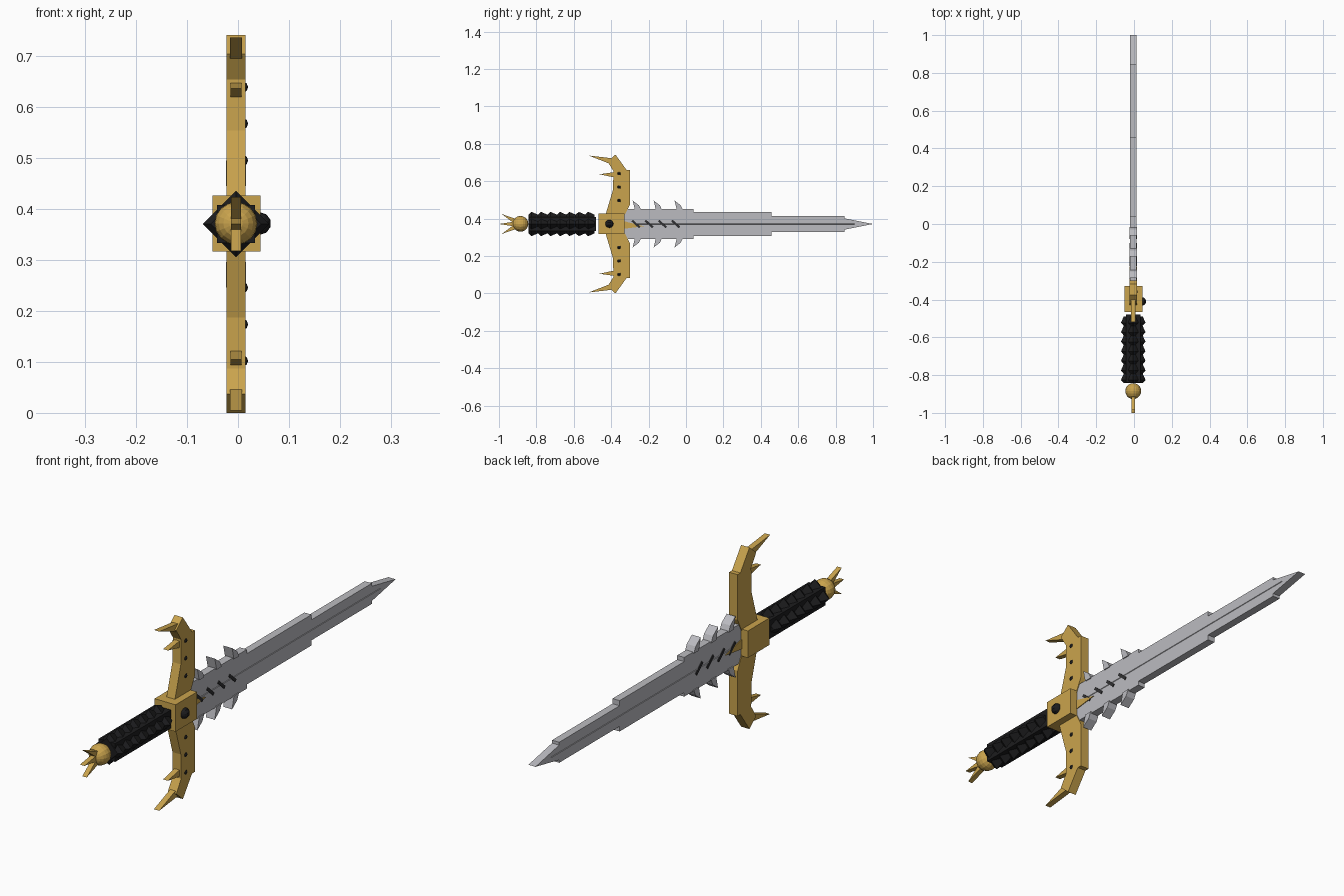
import bpy, bmesh, math
from mathutils import Matrix, Vector

cube = bpy.data.objects.get("Cube")
if cube:
    bpy.data.objects.remove(cube, do_unlink=True)

CX, CZ = -0.004, 0.371    # long axis of the sword


def material(name, rgb):
    m = bpy.data.materials.new(name)
    m.use_nodes = True
    m.diffuse_color = (*rgb, 1)
    m.node_tree.nodes["Principled BSDF"].inputs["Base Color"].default_value = (*rgb, 1)
    return m


gold = material("gold", (0.59, 0.37, 0.075))
steel = material("steel", (0.50, 0.50, 0.53))
black = material("black", (0.012, 0.012, 0.013))
dark = material("dark grey", (0.03, 0.03, 0.032))


def finish(name, bm, mat):
    bmesh.ops.recalc_face_normals(bm, faces=bm.faces)
    me = bpy.data.meshes.new(name)
    bm.to_mesh(me)
    bm.free()
    me.materials.append(mat)
    ob = bpy.data.objects.new(name, me)
    bpy.context.collection.objects.link(ob)
    return ob


def plate(name, outline, half, mat, flip=1):
    """Extrude a (y, z-from-axis) outline across x."""
    bm = bmesh.new()
    face = bm.faces.new([bm.verts.new((CX - half, y, CZ + flip * z)) for y, z in outline])
    new = bmesh.ops.extrude_face_region(bm, geom=[face])["geom"]
    bmesh.ops.translate(bm, vec=(2 * half, 0, 0),
                        verts=[v for v in new if isinstance(v, bmesh.types.BMVert)])
    return finish(name, bm, mat)


def box(name, center, size, mat, tilt=0):
    bm = bmesh.new()
    mtx = (Matrix.Translation(center) @ Matrix.Rotation(tilt, 4, 'X')
           @ Matrix.Diagonal((*size, 1)))
    bmesh.ops.create_cube(bm, size=1, matrix=mtx)
    return finish(name, bm, mat)


def ball(name, center, radius, mat, segs=8, rings=6):
    bm = bmesh.new()
    mtx = Matrix.Translation(center) @ Matrix.Rotation(math.pi / 2, 4, 'X')
    bmesh.ops.create_uvsphere(bm, u_segments=segs, v_segments=rings, radius=radius, matrix=mtx)
    return finish(name, bm, mat)


# Stepped blade with a blunt-edged point
half = [(-0.34, 0.08), (0.04, 0.08), (0.04, 0.063), (0.457, 0.063),
        (0.457, 0.042), (0.847, 0.042), (0.847, 0.03)]
plate("blade", half + [(1.0, 0)] + [(y, -z) for y, z in reversed(half)], 0.016, steel)

# Low centre ridge on both faces of the blade
bm = bmesh.new()
rings = []
for y in (-0.33, 0.9):
    rings.append([bm.verts.new((CX + x, y, CZ + z))
                  for x, z in ((0.018, 0), (0, 0.014), (-0.018, 0), (0, -0.014))])
for i in range(4):
    j = (i + 1) % 4
    bm.faces.new((rings[0][i], rings[0][j], rings[1][j], rings[1][i]))
bm.faces.new(rings[0])
bm.faces.new(rings[1])
finish("blade_ridge", bm, steel)

# Barbs on both blade edges
for side, flip in (("upper", 1), ("lower", -1)):
    for i in range(3):
        y = -0.285 + i * 0.112
        barb = [(y, 0.125), (y + 0.033, 0.1), (y + 0.045, 0.075), (y + 0.012, 0.075)]
        plate(f"{side}_blade_barb_{i + 1}", barb, 0.02, steel, flip)

# Slanted dark bars set through the blade
for i in range(4):
    box(f"blade_slot_{i + 1}", (CX, -0.268 + i * 0.071, CZ), (0.038, 0.055, 0.012),
        dark, math.radians(-42))

# Guard: centre block, point over the blade, and mirrored arms with horns
box("guard_block", (CX + 0.001, -0.397, CZ + 0.001), (0.095, 0.139, 0.11), gold)
plate("guard_point", [(-0.335, 0.016), (-0.225, -0.012), (-0.335, -0.026)], 0.019, gold)
arm = [(-0.43, 0.05), (-0.39, 0.184), (-0.388, 0.284), (-0.42, 0.334), (-0.377, 0.371),
       (-0.318, 0.289), (-0.3, 0.289), (-0.3, 0.104), (-0.327, 0.05)]
horn = [(-0.4, 0.352), (-0.52, 0.366), (-0.415, 0.325)]
spur = [(-0.38, 0.278), (-0.462, 0.266), (-0.38, 0.248)]
for side, flip in (("upper", 1), ("lower", -1)):
    plate(f"{side}_guard_arm", arm, 0.019, gold, flip)
    plate(f"{side}_guard_horn", horn, 0.012, gold, flip)
    plate(f"{side}_guard_spur", spur, 0.011, gold, flip)
    for i in range(3):
        ball(f"{side}_guard_stud_{i + 1}",
             (0.009, -0.358, CZ + flip * (0.125 + i * 0.072)), 0.011, black)
ball("guard_gem", (0.043, -0.41, CZ + 0.001), 0.022, black, 10, 8)

# Grip: square core wrapped by a saw-toothed diamond sleeve
box("grip_core", (CX, -0.66, CZ), (0.075, 0.36, 0.075), black)
TEETH, START, STEP = 7, -0.842, 0.0505
profile = []
for i in range(TEETH):
    y = START + i * STEP
    profile += [(y, 0.05), (y + 0.016, 0.065)]
profile.append((START + TEETH * STEP, 0.05))
bm = bmesh.new()
loops = []
for y, r in profile:
    loops.append([bm.verts.new((CX + r * math.cos(a * math.pi / 2), y,
                                CZ + r * math.sin(a * math.pi / 2))) for a in range(4)])
for a, b in zip(loops, loops[1:]):
    for i in range(4):
        j = (i + 1) % 4
        bm.faces.new((a[i], a[j], b[j], b[i]))
bm.faces.new(loops[0])
bm.faces.new(loops[-1])
finish("grip_sleeve", bm, black)

# Pommel ball with three fanned claws
ball("pommel", (CX, -0.885, CZ + 0.001), 0.042, gold, 16, 10)
for name, angle, reach in (("upper", -28, 0.113), ("middle", 0, 0.115), ("lower", 28, 0.113)):
    turn = Matrix.Rotation(math.radians(angle), 2)
    pts = [turn @ Vector(p) for p in ((-0.03, 0.013), (-reach, 0), (-0.03, -0.013))]
    plate(f"{name}_pommel_claw", [(p.x - 0.885, p.y) for p in pts], 0.01, gold)
